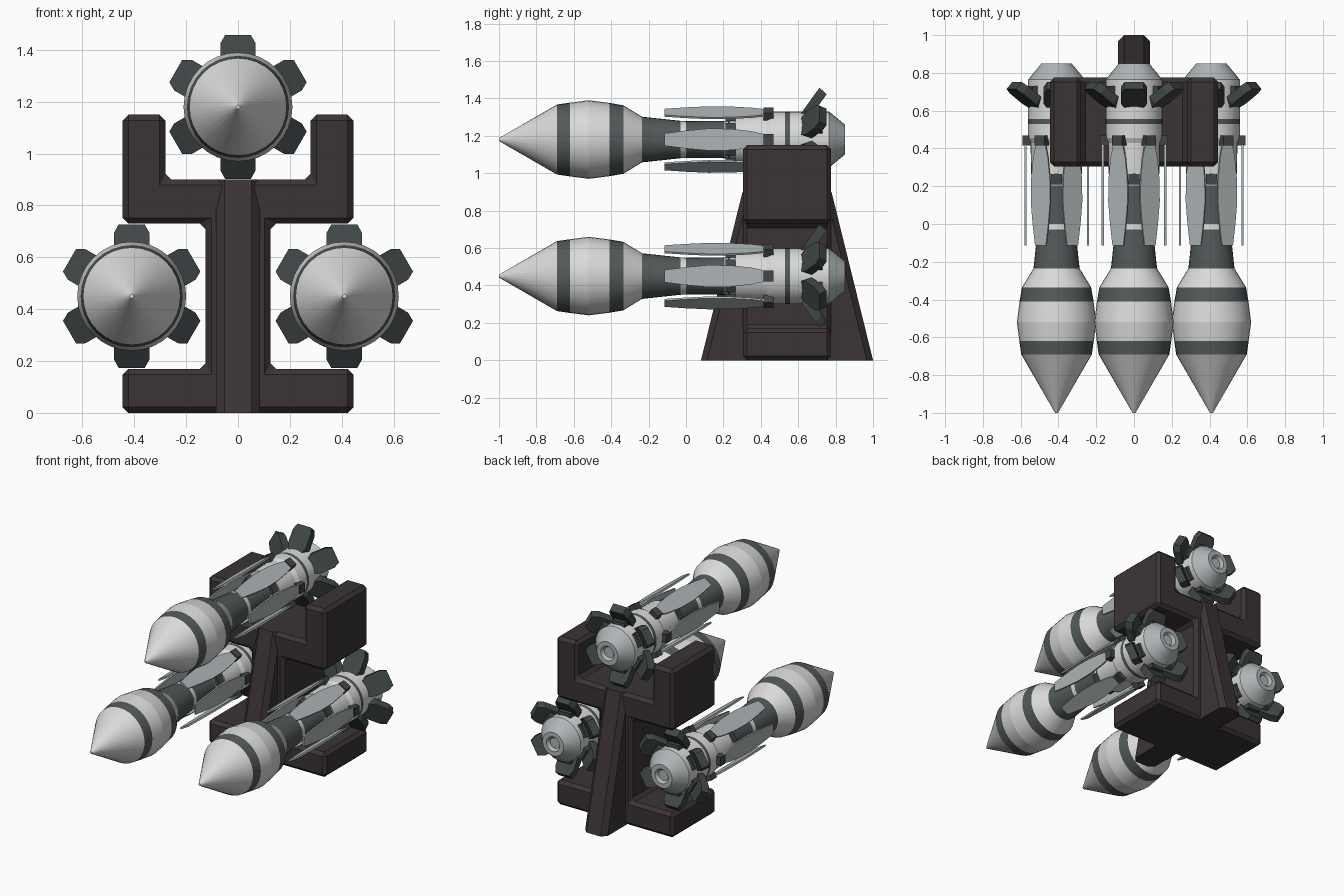
import bpy, bmesh, math
from mathutils import Vector

if "Cube" in bpy.data.objects:
    bpy.data.objects.remove(bpy.data.objects["Cube"])


def mat(name, col):
    m = bpy.data.materials.new(name)
    m.diffuse_color = (*col, 1)
    m.use_nodes = True
    m.node_tree.nodes["Principled BSDF"].inputs["Base Color"].default_value = m.diffuse_color
    return m


WHITE = mat("off_white", (0.70, 0.70, 0.69))
SLATE = mat("slate_grey", (0.085, 0.10, 0.10))
DARK = mat("dark_slate", (0.052, 0.062, 0.062))
SILVER = mat("silver_grey", (0.42, 0.46, 0.465))
BROWN = mat("dark_brown", (0.044, 0.034, 0.034))


def finish(bm, name, mats):
    bmesh.ops.recalc_face_normals(bm, faces=bm.faces)
    me = bpy.data.meshes.new(name)
    bm.to_mesh(me)
    bm.free()
    for m in mats:
        me.materials.append(m)
    ob = bpy.data.objects.new(name, me)
    bpy.context.collection.objects.link(ob)
    return ob


def prism(bm, pts, offset):
    """Solid made by sweeping a flat outline along an offset."""
    a = [bm.verts.new(p) for p in pts]
    b = [bm.verts.new(Vector(p) + Vector(offset)) for p in pts]
    bm.faces.new(a)
    bm.faces.new(b[::-1])
    for i in range(len(a)):
        j = (i + 1) % len(a)
        bm.faces.new((a[i], b[i], b[j], a[j]))


def around(pts, offset, start, name, material):
    """Six copies round the rocket axis; points are (tangent, y, radius)."""
    bm = bmesh.new()
    for k in range(6):
        a = math.radians(start + 60 * k)
        c, s = math.cos(a), math.sin(a)

        def spin(p):
            return (p[2] * c - p[0] * s, p[1], p[2] * s + p[0] * c)
        prism(bm, [spin(p) for p in pts], spin(offset))
    return finish(bm, name, [material])


def block(w, y0, y1, r0, r1, start, name, material):
    pts = [(-w, y0, r0), (w, y0, r0), (w, y1, r0), (-w, y1, r0)]
    return around(pts, (0, 0, r1 - r0), start, name, material)


def mirrored(half):
    """Complete a symmetric outline from its positive half."""
    return half + [(-t, y, r) for t, y, r in reversed(half)]


def rocket_body():
    # (y, radius, colour of the band that follows): 0 white, 1 slate, 2 silver
    prof = [(-1, .008, 0), (-.69, .187, 1), (-.62, .197, 0), (-.52, .21, 0),
            (-.41, .196, 1), (-.335, .183, 0), (-.235, .122, 1),
            (-.03, .1, 0), (0, .098, 1), (.205, .1, 0), (.225, .102, 1),
            (.235, .103, 0), (.265, .105, 0), (.265, .134, 0), (.43, .138, 0),
            (.455, .15, 0), (.53, .15, 1), (.555, .15, 0), (.765, .15, 2),
            (.85, .08, 2), (.85, .05, 2), (.83, .035, 2)]
    n = 32
    bm = bmesh.new()
    rings = [[bm.verts.new((r * math.cos(2 * math.pi * i / n), y,
                            r * math.sin(2 * math.pi * i / n)))
              for i in range(n)] for y, r, _ in prof]
    for k in range(len(prof) - 1):
        for i in range(n):
            j = (i + 1) % n
            f = bm.faces.new((rings[k][i], rings[k][j],
                              rings[k + 1][j], rings[k + 1][i]))
            f.material_index = prof[k][2]
    bm.faces.new(rings[0])
    bm.faces.new(rings[-1]).material_index = 2
    ob = finish(bm, "rocket_body", [WHITE, SLATE, SILVER])
    bpy.ops.object.select_all(action='DESELECT')
    bpy.context.view_layer.objects.active = ob
    ob.select_set(True)
    bpy.ops.object.shade_smooth_by_angle(angle=math.radians(12))
    ob.select_set(False)
    return ob


# Rocket parts: body, tilted tail fins, long side blades and their fittings
fin = mirrored([(.05, .615, .14), (.068, .635, .168), (.068, .69, .245),
                (.05, .714, .277)])
blade = mirrored([(.033, -.115, .16), (.048, 0, .16), (.059, .12, .16),
                  (.057, .24, .16), (.045, .35, .16), (.025, .44, .16)])
parts = [
    rocket_body(),
    around(fin, (0, .038, -.035), 30, "tail_fins", DARK),
    block(.045, .64, .73, .12, .172, 30, "fin_mounts", DARK),
    around(blade, (0, 0, .011), 0, "side_blades", SILVER),
    block(.03, .415, .468, .12, .18, 0, "blade_hinges", DARK),
    block(.03, .21, .275, .09, .125, 30, "neck_blocks", DARK),
]

# Three rockets: one on top, one each side
spots = [("top", 0, 1.18), ("left", -.41, .45), ("right", .41, .45)]
for ob in parts:
    base = ob.name
    for i, (side, x, z) in enumerate(spots):
        o = ob if i == 0 else ob.copy()
        if i:
            bpy.context.collection.objects.link(o)
        o.name = side + "_" + base
        o.location = (x, 0, z)

# Rack: forked outline extruded front to back, with chamfered edges
half = [(.445, 0), (.445, .17), (.125, .17), (.125, .73), (.445, .73),
        (.445, 1.15), (.28, 1.15), (.28, .9)]
outline = half + [(-x, z) for x, z in reversed(half)]
bm = bmesh.new()
prism(bm, [(x, .305, z) for x, z in outline], (0, .47, 0))
rack = finish(bm, "rack_frame", [BROWN])
bev = rack.modifiers.new("chamfer", 'BEVEL')
bev.width = .022
bev.segments = 1
bev.limit_method = 'ANGLE'

# Central buttress: chamfered column that spreads towards the ground
bm = bmesh.new()
w, c = .085, .033
rings = []
for y0, y1, z in ((.08, 1.0, 0), (.302, .778, .9)):
    rings.append([bm.verts.new((x, y, z)) for x, y in (
        (w, y0 + c), (w, y1 - c), (w - c, y1), (c - w, y1),
        (-w, y1 - c), (-w, y0 + c), (c - w, y0), (w - c, y0))])
lo, hi = rings
bm.faces.new(lo)
bm.faces.new(hi)
for i in range(8):
    j = (i + 1) % 8
    bm.faces.new((lo[i], lo[j], hi[j], hi[i]))
finish(bm, "rack_buttress", [BROWN])
